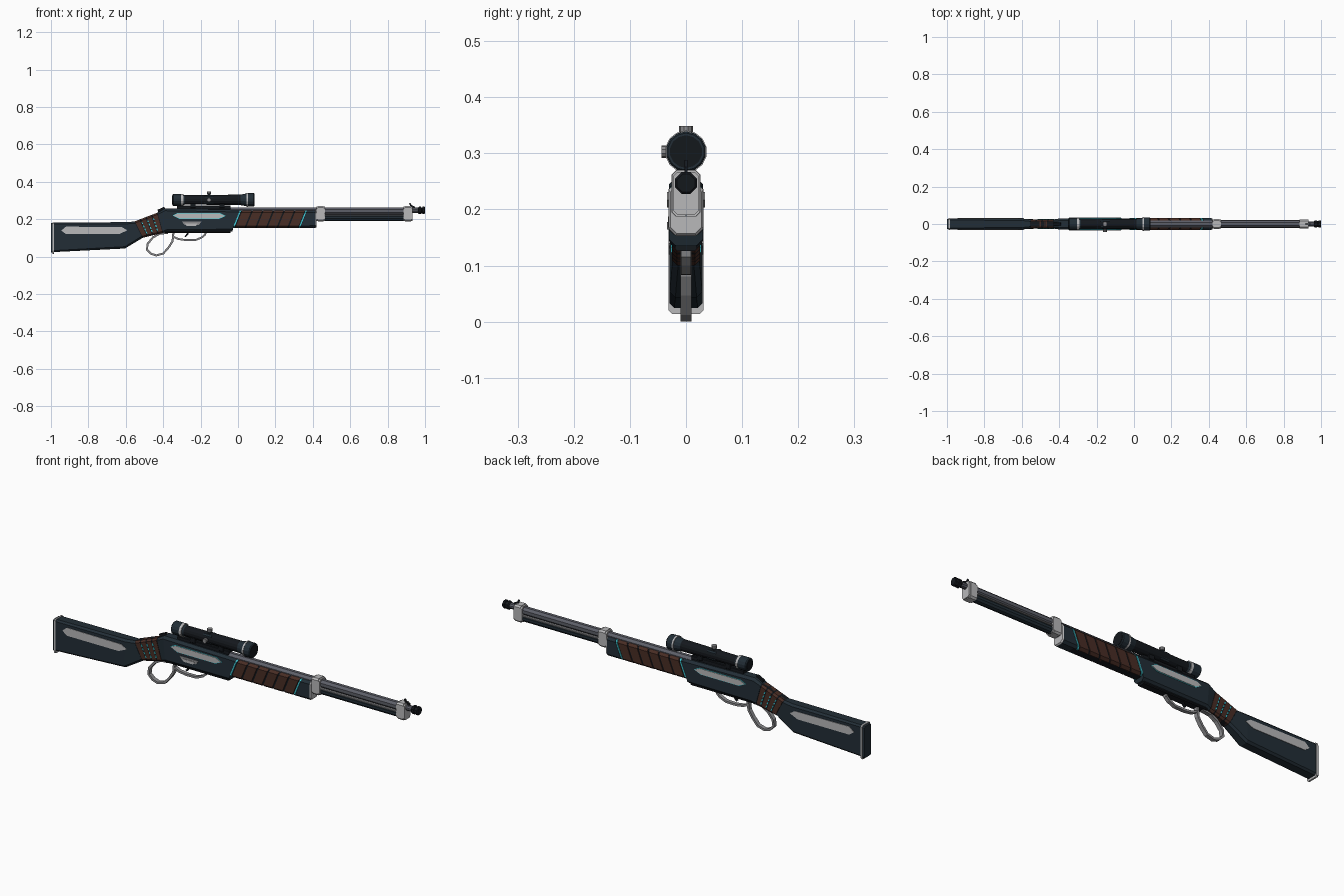
import bpy, bmesh, math
from mathutils import Vector

cube = bpy.data.objects.get("Cube")
if cube:
    bpy.data.objects.remove(cube, do_unlink=True)


def material(name, r, g, b):
    m = bpy.data.materials.new(name)
    m.use_nodes = True
    m.diffuse_color = (r, g, b, 1)
    m.node_tree.nodes["Principled BSDF"].inputs["Base Color"].default_value = (r, g, b, 1)
    return m


NAVY = material("dark navy", .016, .027, .037)
BLACK = material("black", .007, .009, .012)
BROWN = material("brown leather", .065, .026, .018)
STEEL = material("gun steel", .11, .115, .14)
GREY = material("lever grey", .26, .26, .27)
SILVER = material("silver", .48, .48, .49)
CYAN = material("cyan", .05, .6, .68)


def finish(name, bm, mats):
    bmesh.ops.recalc_face_normals(bm, faces=bm.faces)
    me = bpy.data.meshes.new(name)
    bm.to_mesh(me)
    bm.free()
    for m in mats:
        me.materials.append(m)
    ob = bpy.data.objects.new(name, me)
    bpy.context.collection.objects.link(ob)
    return ob


def skin(name, rings, seg_mats):
    """Join rings of points; one material per segment, or one for all."""
    bm = bmesh.new()
    if not isinstance(seg_mats, list):
        seg_mats = [seg_mats] * (len(rings) - 1)
    mats = list(dict.fromkeys(seg_mats))
    rows = [[bm.verts.new(p) for p in ring] for ring in rings]
    n = len(rows[0])
    for a, b, m in zip(rows, rows[1:], seg_mats):
        for i in range(n):
            j = (i + 1) % n
            bm.faces.new((a[i], a[j], b[j], b[i])).material_index = mats.index(m)
    bm.faces.new(rows[0]).material_index = mats.index(seg_mats[0])
    bm.faces.new(rows[-1]).material_index = mats.index(seg_mats[-1])
    return finish(name, bm, mats)


def section(xt, zt, xb, zb, w, c):
    """Chamfered cross-section between a top and a bottom point."""
    top, bot = Vector((xt, 0, zt)), Vector((xb, 0, zb))
    f = c / (top - bot).length
    outline = [(0, w - c), (f, w), (1 - f, w), (1, w - c)]
    pts = outline + [(t, -y) for t, y in reversed(outline)]
    return [bot.lerp(top, t) + Vector((0, y, 0)) for t, y in pts]


def loft(name, stations, mats):
    return skin(name, [section(*s) for s in stations], mats)


def block(name, x0, x1, z0, z1, w, c, mat):
    return loft(name, [(x0, z1, x0, z0, w, c), (x1, z1, x1, z0, w, c)], mat)


def lathe(name, profile, origin, mats, axis="X", sides=14):
    rings = []
    for a, r in profile:
        ring = []
        for i in range(sides):
            t = 2 * math.pi * (i + .5) / sides
            u, v = r * math.cos(t), r * math.sin(t)
            p = {"X": (a, u, v), "Y": (u, a, v), "Z": (u, v, a)}[axis]
            ring.append(Vector(origin) + Vector(p))
        rings.append(ring)
    return skin(name, rings, mats)


def plate(name, pts, y, mat, sides=(-1, 1), thick=.004):
    for s in sides:
        rings = [[(x, s * yy, z) for x, z in pts] for yy in (y - .002, y + thick - .002)]
        skin(name + ("_right" if s < 0 else "_left"), rings, mat)


def ribbon(name, path, thick, w, mat):
    """Flat strap following a path in the side plane."""
    pts = [Vector((x, 0, z)) for x, z in path]
    rings = []
    for i, p in enumerate(pts):
        d = (pts[min(i + 1, len(pts) - 1)] - pts[max(i - 1, 0)]).normalized()
        n = Vector((-d.z, 0, d.x)) * thick / 2
        y = Vector((0, w, 0))
        rings.append([p + n + y, p + n - y, p - n - y, p - n + y])
    return skin(name, rings, mat)


# Stock with trimmed butt
loft("butt_pad", [(-1, .178, -1, .022, .026, .006), (-.99, .18, -.99, .02, .029, .006)], NAVY)
block("butt_trim", -.991, -.983, .014, .183, .031, .006, SILVER)
loft("stock", [(-.984, .181, -.984, .024, .029, .008),
               (-.6, .184, -.605, .043, .029, .01),
               (-.555, .187, -.51, .1, .024, .01)], NAVY)
plate("stock_inlay", [(-.945, .139), (-.92, .16), (-.62, .157), (-.592, .14),
                      (-.635, .12), (-.92, .12)], .029, SILVER)


# Wrapped grip: brown bands separated by dark grooves
def grip_station(t, w):
    return (-.555 + .125 * t, .187 + .048 * t, -.51 + .11 * t, .1 + .027 * t, w, .009)


stations, bands = [], []
for i in range(4):
    stations += [grip_station(i / 4 + .03, .025), grip_station(i / 4 + .22, .025)]
    bands += [BROWN, BLACK]
loft("grip_wrap", stations, bands[:-1])
loft("grip_core", [grip_station(0, .023), grip_station(1, .023)], BLACK)
for i in (1, 2, 3):
    s = grip_station(i / 4, 0)
    for k in range(4):
        f, g = .18 + k * .18, .28 + k * .18
        lo, hi = [(s[2] + (s[0] - s[2]) * q, s[3] + (s[1] - s[3]) * q) for q in (f, g)]
        plate("grip_stitch", [lo, (lo[0] + .006, lo[1]), (hi[0] + .006, hi[1]), hi], .025, CYAN)

# Receiver
loft("receiver", [(-.43, .235, -.40, .127, .025, .009),
                  (-.392, .257, -.38, .132, .03, .012),
                  (0, .25, -.03, .135, .03, .012)], NAVY)
block("receiver_floor", -.39, -.04, .126, .14, .02, .004, BLACK)
outline = [(-.347, .219), (-.32, .231), (-.10, .231), (-.07, .217), (-.105, .203), (-.31, .203)]
plate("receiver_inlay_glow", [(-.208 + (x + .208) * 1.03, .217 + (z - .217) * 1.18)
                              for x, z in outline], .03, CYAN, thick=.0035)
plate("receiver_inlay", outline, .03, SILVER, thick=.006)
plate("loading_gate", [(-.30, .187), (-.195, .187), (-.21, .168), (-.285, .168)], .03, GREY, (-1,))
plate("loading_gate_lip", [(-.285, .178), (-.215, .178), (-.225, .164), (-.275, .164)],
      .032, SILVER, (-1,))
loft("hammer", [(-.43, .25, -.42, .22, .007, .002), (-.395, .266, -.38, .235, .007, .002)], BLACK)


# Forend: slanted brown panels, dark ribs, cyan stripes
def forend_station(x, w):
    return (x + .012, .247, x - .026, .153, w, .012)


loft("forend_core", [forend_station(0, .028), forend_station(.375, .028)], BLACK)
count, start, step = 6, .012, .057
for i in range(count):
    x = start + i * step
    loft("forend_panel", [forend_station(x, .031), forend_station(x + step - .009, .031)], BROWN)
for x in (-.002, .35):
    loft("forend_stripe", [forend_station(x, .0312), forend_station(x + .007, .0312)], CYAN)
end = (.414, .247, .414, .153, .031, .012)
loft("forend_cap", [forend_station(.359, .031), end, (.42, .243, .42, .157, .028, .012)],
     [NAVY, SILVER])
loft("forend_collar", [(.0, .251, -.028, .147, .03, .012), forend_station(0, .03)], NAVY)

# Barrel, rib, magazine tube, bands and muzzle
lathe("barrel", [(-.04, .0205), (.93, .0205)], (0, 0, .243), STEEL, sides=8)
lathe("magazine_tube", [(.40, .019), (.925, .019)], (0, 0, .208), NAVY, sides=10)
block("barrel_rib", .42, .9, .219, .225, .0205, .001, GREY)
for name, x, w in (("rear_band", .42, .024), ("front_band", .886, .023)):
    block(name, x, x + .046, .19, .267, w, .008, SILVER)
    block(name + "_lip", x + .008, x + .038, .187, .27, w + .002, .008, SILVER)
lathe("muzzle_neck", [(.92, .014), (.97, .014)], (0, 0, .247), STEEL, sides=10)
lathe("muzzle_brake", [(.962, .016), (.967, .021), (.978, .021), (.980, .017), (.985, .017),
                       (.987, .021), (.997, .021), (1, .017)], (0, 0, .247), BLACK, sides=8)
ribbon("front_sight", [(.945, .262), (.925, .272), (.918, .286)], .009, .003, BLACK)

# Lever loop, trigger guard and trigger
ribbon("lever_loop", [(-.375, .127), (-.42, .122), (-.455, .102), (-.483, .068), (-.487, .037),
                      (-.465, .015), (-.437, .006), (-.40, .016), (-.37, .05), (-.35, .082),
                      (-.345, .13)], .011, .01, GREY)
ribbon("trigger_guard", [(-.345, .106), (-.32, .094), (-.28, .088), (-.225, .089), (-.19, .104),
                         (-.175, .118), (-.172, .135)], .01, .009, GREY)
ribbon("trigger", [(-.265, .135), (-.27, .12), (-.283, .106)], .009, .004, BLACK)

# Scope with rail, rings and turrets
block("scope_rail", -.325, -.04, .25, .272, .013, .003, BLACK)
Z = .303
lathe("scope_body", [(-.35, .028), (-.346, .032), (-.30, .032), (-.285, .025), (-.25, .018),
                     (-.04, .018), (-.02, .022), (.045, .034), (.05, .036), (.084, .036),
                     (.088, .033)], (0, 0, Z), NAVY)
lathe("scope_lens", [(-.352, .024), (.089, .029)], (0, 0, Z), BLACK)
for x, r, h in ((-.298, .0325, .006), (-.24, .0215, .01), (-.085, .0215, .01),
                (-.022, .0245, .006), (.05, .0375, .004)):
    lathe("scope_ring", [(x - h, r), (x + h, r)], (0, 0, Z), SILVER)
for x in (-.24, -.085):
    block("scope_mount", x - .014, x + .014, .258, .295, .016, .004, BLACK)
block("turret_housing", -.178, -.132, .28, .326, .022, .006, NAVY)
turret = [(.018, .009), (.032, .009), (.033, .0125), (.046, .0125)]
lathe("top_turret", turret, (-.155, 0, Z), [NAVY, GREY, GREY], "Z", 10)
lathe("side_turret", [(-a + .002, r * .9) for a, r in turret], (-.155, 0, Z),
      [NAVY, GREY, GREY], "Y", 10)
